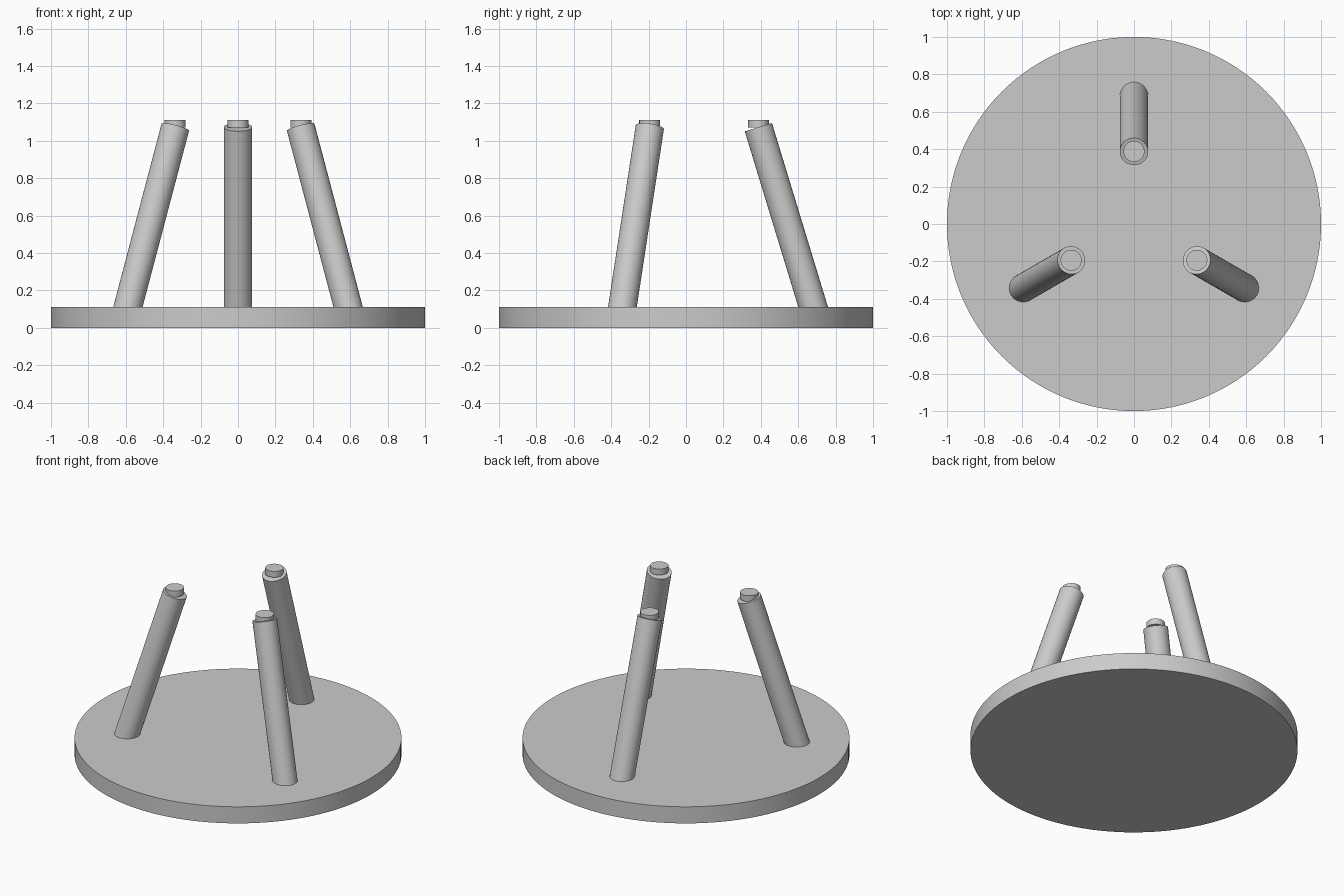
import bpy
import math
from mathutils import Vector

if "Cube" in bpy.data.objects:
    bpy.data.objects.remove(bpy.data.objects["Cube"])

grey = bpy.data.materials.new("plain grey")
grey.diffuse_color = (0.6, 0.6, 0.6, 1)
grey.use_nodes = True
grey.node_tree.nodes["Principled BSDF"].inputs["Base Color"].default_value = grey.diffuse_color


def cylinder(name, start, end, radius, sides):
    """Smooth-sided cylinder between two points."""
    a, b = Vector(start), Vector(end)
    axis = b - a
    bpy.ops.mesh.primitive_cylinder_add(
        vertices=sides, radius=radius, depth=axis.length, location=(a + b) / 2,
        rotation=axis.to_track_quat('Z', 'Y').to_euler())
    obj = bpy.context.object
    obj.name = name
    obj.data.materials.append(grey)
    bpy.ops.object.shade_smooth_by_angle(angle=math.radians(30))
    return obj


def at(angle, radius, z):
    return (radius * math.cos(angle), radius * math.sin(angle), z)


# Round top, lying face down
cylinder("round_top", (0, 0, 0), (0, 0, 0.112), 1.0, 128)

# Three splayed legs, each with an upright foot pad
for i, degrees in enumerate((90, 210, 330), 1):
    a = math.radians(degrees)
    cylinder(f"leg_{i}", at(a, 0.697, 0.055), at(a, 0.387, 1.073), 0.076, 48)
    cylinder(f"foot_pad_{i}", at(a, 0.388, 1.072), at(a, 0.388, 1.112), 0.056, 48)
